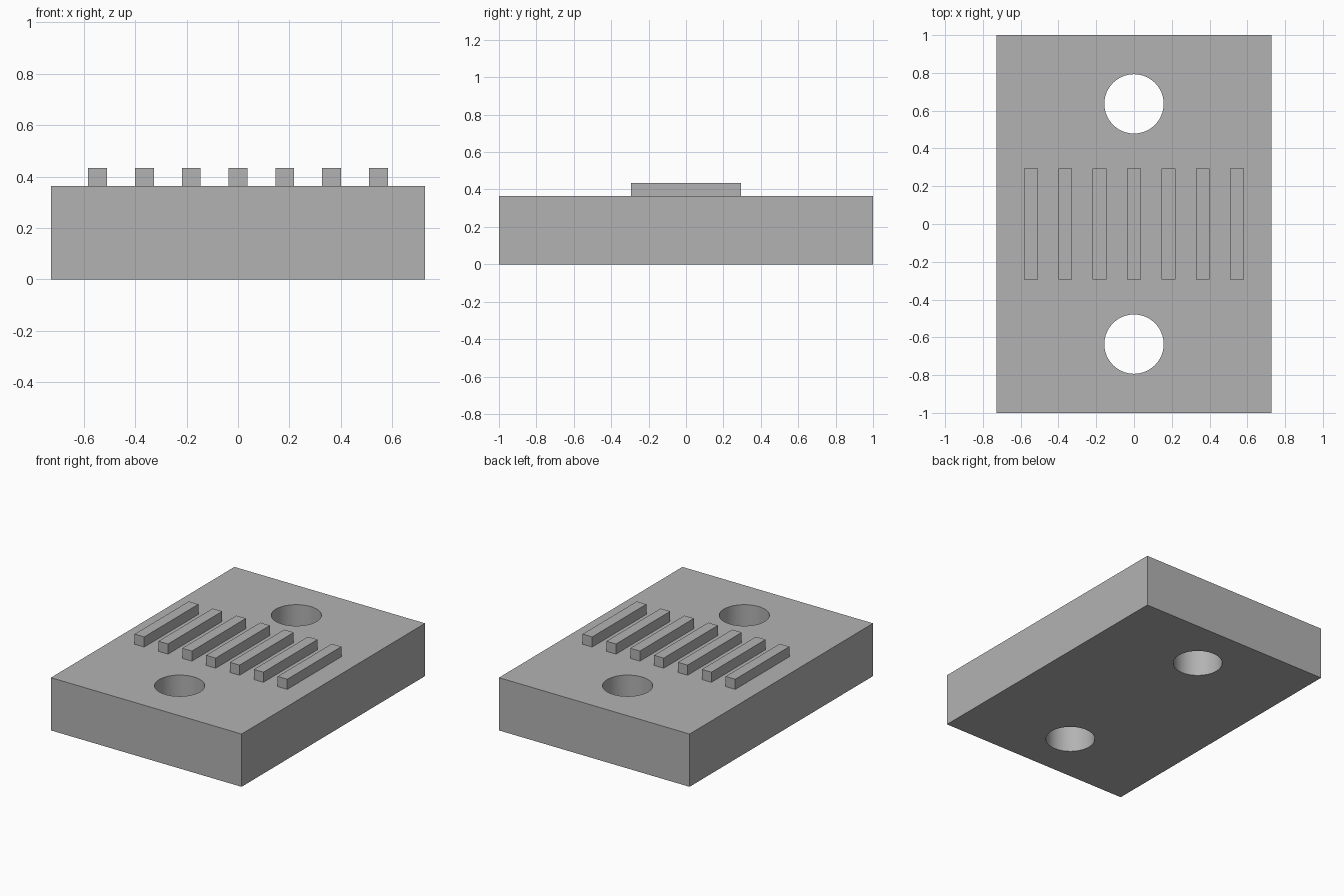
import bpy
import math

WIDTH, LENGTH, HEIGHT = 1.455, 2.0, 0.364
HOLE_Y, HOLE_RADIUS = 0.636, 0.157
RIB_COUNT, RIB_PITCH = 7, 0.182
RIB_SIZE = (0.073, 0.59, 0.07)

cube = bpy.data.objects.get("Cube")
if cube:
    bpy.data.objects.remove(cube, do_unlink=True)

# One plain grey for the whole part
grey = bpy.data.materials.new("plain_grey")
grey.use_nodes = True
colour = (0.45, 0.45, 0.45, 1.0)
grey.diffuse_color = colour
grey.node_tree.nodes["Principled BSDF"].inputs["Base Color"].default_value = colour


def add_box(name, size, base):
    """Box standing on the given base centre point."""
    x, y, z = base
    bpy.ops.mesh.primitive_cube_add(size=1, location=(x, y, z + size[2] / 2))
    box = bpy.context.object
    box.name = name
    box.scale = size
    bpy.ops.object.transform_apply(location=False, rotation=False, scale=True)
    box.data.materials.append(grey)
    return box


# Base block
block = add_box("base_block", (WIDTH, LENGTH, HEIGHT), (0, 0, 0))

# Two round through holes
for side in (-1, 1):
    bpy.ops.mesh.primitive_cylinder_add(
        vertices=64, radius=HOLE_RADIUS, depth=HEIGHT * 2,
        location=(0, side * HOLE_Y, HEIGHT / 2))
    cutter = bpy.context.object
    cutter.name = "hole_cutter"
    cutter.hide_render = True
    cutter.data.materials.append(grey)
    hole = block.modifiers.new("hole", "BOOLEAN")
    hole.operation = "DIFFERENCE"
    hole.solver = "EXACT"
    hole.object = cutter
    bpy.ops.object.select_all(action="DESELECT")
    block.select_set(True)
    bpy.context.view_layer.objects.active = block
    bpy.ops.object.modifier_apply(modifier=hole.name)
    bpy.data.objects.remove(cutter, do_unlink=True)

# Smooth hole walls, sharp rims and edges
bpy.ops.object.shade_smooth_by_angle(angle=math.radians(30))

# Row of raised ribs across the middle
for i in range(RIB_COUNT):
    x = (i - (RIB_COUNT - 1) / 2) * RIB_PITCH
    add_box(f"rib_{i + 1}", RIB_SIZE, (x, 0, HEIGHT))
